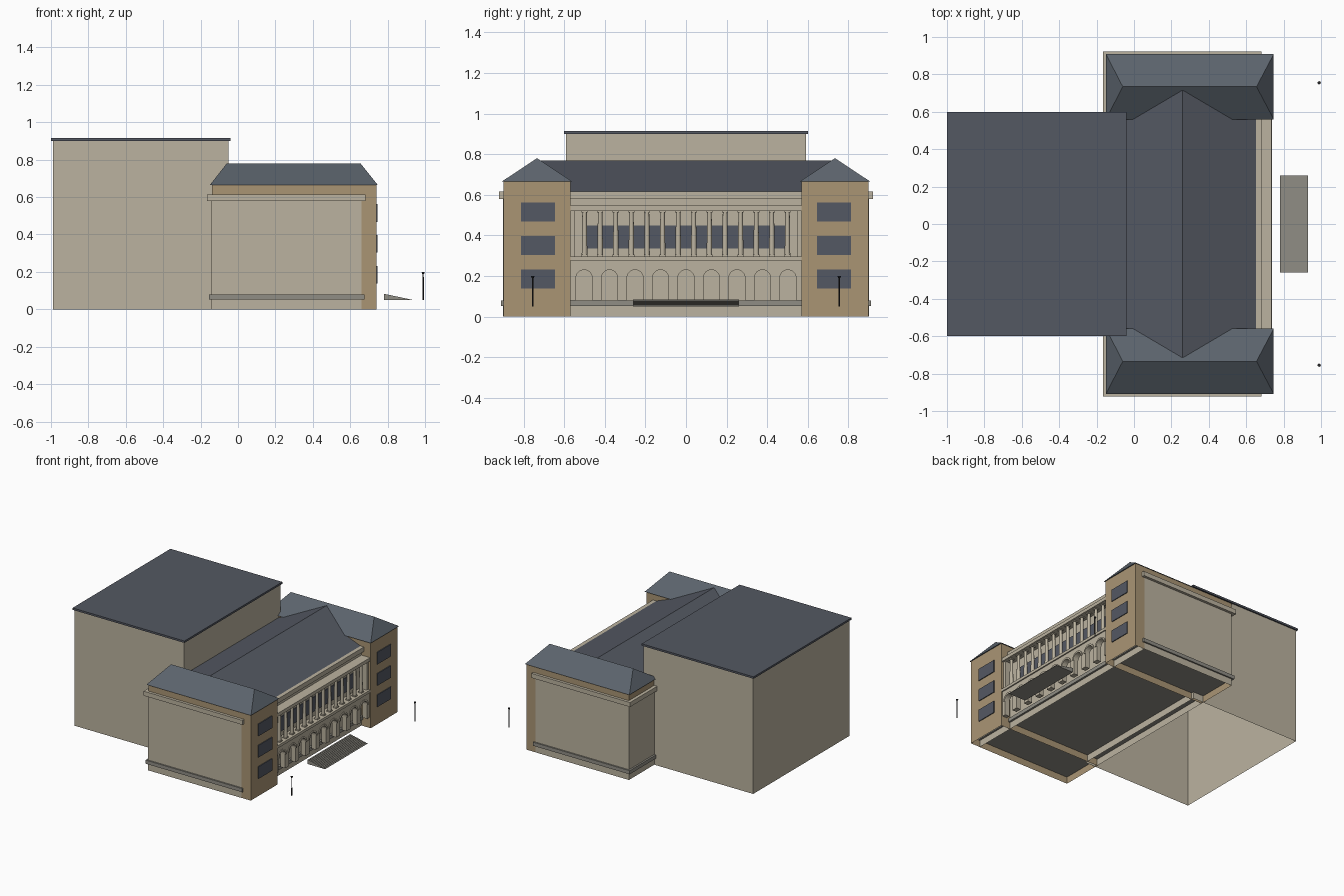
import bpy, bmesh, math

cube = bpy.data.objects.get("Cube")
if cube:
    bpy.data.objects.remove(cube, do_unlink=True)


def material(name, r, g, b):
    m = bpy.data.materials.new(name)
    m.use_nodes = True
    m.diffuse_color = (r, g, b, 1)
    m.node_tree.nodes["Principled BSDF"].inputs["Base Color"].default_value = (r, g, b, 1)
    return m


stone = material("pale stone", 0.50, 0.45, 0.35)
tan = material("tan stone", 0.40, 0.30, 0.175)
slate = material("dark slate", 0.088, 0.098, 0.122)
wing_slate = material("blue slate", 0.105, 0.125, 0.15)
glass = material("window glass", 0.088, 0.098, 0.125)
grey = material("grey step stone", 0.28, 0.27, 0.235)
metal = material("dark metal", 0.02, 0.02, 0.022)


def finish(name, bm, mat):
    bmesh.ops.recalc_face_normals(bm, faces=bm.faces)
    mesh = bpy.data.meshes.new(name)
    bm.to_mesh(mesh)
    bm.free()
    mesh.materials.append(mat)
    ob = bpy.data.objects.new(name, mesh)
    bpy.context.collection.objects.link(ob)
    return ob


def prism(name, pts, lo, hi, axis, mat):
    """Extrude an outline along x (points are y, z) or along y (points are x, z)."""
    bm = bmesh.new()
    def at(p, d):
        return (d, p[0], p[1]) if axis == "x" else (p[0], d, p[1])
    a = [bm.verts.new(at(p, lo)) for p in pts]
    b = [bm.verts.new(at(p, hi)) for p in pts]
    bm.faces.new(a)
    bm.faces.new(b[::-1])
    n = len(pts)
    for i in range(n):
        j = (i + 1) % n
        bm.faces.new((a[i], b[i], b[j], a[j]))
    return finish(name, bm, mat)


def box(name, x, y, z, mat, open_base=False):
    pts = [(x[0], z[0]), (x[1], z[0]), (x[1], z[1]), (x[0], z[1])]
    ob = prism(name, pts, y[0], y[1], "y", mat)
    if open_base:
        bm = bmesh.new()
        bm.from_mesh(ob.data)
        low = [f for f in bm.faces if f.normal.z < -0.9]
        bmesh.ops.delete(bm, geom=low, context="FACES_ONLY")
        bm.to_mesh(ob.data)
        bm.free()
    return ob


def cylinder(name, x, y, z0, z1, r0, r1, mat, sides=12):
    bm = bmesh.new()
    bmesh.ops.create_cone(bm, cap_ends=True, segments=sides, radius1=r0, radius2=r1, depth=z1 - z0)
    bmesh.ops.translate(bm, verts=bm.verts, vec=(x, y, (z0 + z1) / 2))
    return finish(name, bm, mat)


def arc(cy, cz, r, n=12):
    return [(cy - r * math.cos(math.pi * i / n), cz + r * math.sin(math.pi * i / n)) for i in range(n + 1)]


# Stage block with its flat roof
box("stage_block", (-0.99, -0.05), (-0.59, 0.59), (0, 0.9), stone, True)
box("stage_roof", (-1, -0.04), (-0.6, 0.6), (0.9, 0.915), slate)

# Main hall, plinth, cornice and gable roof
box("main_hall", (-0.141, 0.66), (-0.901, 0.901), (0, 0.61), stone, True)
box("plinth", (-0.155, 0.675), (-0.912, 0.912), (0.052, 0.08), grey)
box("cornice", (-0.165, 0.682), (-0.921, 0.921), (0.58, 0.615), stone)
prism("main_roof", [(-0.14, 0.612), (0.66, 0.612), (0.26, 0.768)], -0.715, 0.715, "y", slate)


def hip_roof(name, x, y, z, ridge_x, mat):
    bm = bmesh.new()
    mid = (y[0] + y[1]) / 2
    c = [bm.verts.new((px, py, z[0])) for px, py in ((x[0], y[0]), (x[1], y[0]), (x[1], y[1]), (x[0], y[1]))]
    a, b = [bm.verts.new((rx, mid, z[1])) for rx in ridge_x]
    for f in ((c[0], c[1], b, a), (c[1], c[2], b), (c[2], c[3], a, b), (c[3], c[0], a), c):
        bm.faces.new(f)
    return finish(name, bm, mat)


# Two end pavilions with hip roofs, windows and street lamps
for side, s in (("left", 1), ("right", -1)):
    def span(a, b):
        return tuple(sorted((a * s, b * s)))
    box(side + "_pavilion", (-0.14, 0.74), span(0.57, 0.9), (0, 0.665), tan, True)
    hip_roof(side + "_pavilion_roof", (-0.15, 0.747), span(0.56, 0.908), (0.665, 0.78), (-0.06, 0.655), wing_slate)
    for i in range(3):
        z = 0.137 + 0.1655 * i
        box(f"{side}_pavilion_window_{i}", (0.739, 0.746), span(0.645, 0.812), (z, z + 0.094), glass)
    cylinder(side + "_lamp_post", 0.99, 0.755 * s, 0.05, 0.19, 0.004, 0.003, metal, 8)
    cylinder(side + "_lamp_head", 0.99, 0.755 * s, 0.19, 0.2, 0.005, 0.009, metal, 8)

# Arcade wall with nine round-headed openings
centres = [0.1255 * (i - 4) for i in range(9)]
outline = [(-0.57, 0.276), (-0.57, 0.08)]
for c in centres:
    outline += [(c - 0.04, 0.08)] + arc(c, 0.19, 0.04) + [(c + 0.04, 0.08)]
outline += [(0.57, 0.08), (0.57, 0.276)]
prism("arcade_wall", outline, 0.69, 0.728, "x", stone)
for i, c in enumerate(centres):
    ring = arc(c, 0.19, 0.053) + arc(c, 0.19, 0.04)[::-1]
    prism(f"arch_moulding_{i}", ring, 0.725, 0.734, "x", stone)

# Balcony, window band, colonnade and entablature
box("balcony", (0.655, 0.737), (-0.57, 0.57), (0.276, 0.297), stone)
box("hall_windows", (0.659, 0.666), (-0.49, 0.49), (0.335, 0.448), glass)
for i in range(14):
    y = 0.0769 * (i - 6.5)
    col = cylinder(f"column_{i}", 0.705, y, 0.297, 0.52, 0.014, 0.011, stone, 12)
    col.data.shade_smooth()
    box(f"column_base_{i}", (0.69, 0.72), (y - 0.015, y + 0.015), (0.297, 0.305), stone)
    box(f"column_cap_{i}", (0.69, 0.72), (y - 0.015, y + 0.015), (0.512, 0.52), stone)
    bpy.context.view_layer.objects.active = col
    bpy.ops.object.select_all(action="DESELECT")
    col.select_set(True)
    bpy.ops.object.shade_smooth_by_angle()
for s in (-1, 1):
    box("end_pier", (0.655, 0.72), tuple(sorted((0.55 * s, 0.57 * s))), (0.297, 0.52), stone)
box("entablature", (0.655, 0.735), (-0.57, 0.57), (0.52, 0.546), stone)

# Flight of entrance steps
steps = 12
profile = [(0.93, 0.05), (0.78, 0.05)]
for i in range(steps):
    z = 0.083 - 0.033 * i / steps
    profile += [(0.78 + 0.15 * i / steps, z), (0.78 + 0.15 * (i + 1) / steps, z)]
prism("entrance_steps", profile, -0.26, 0.26, "y", grey)
